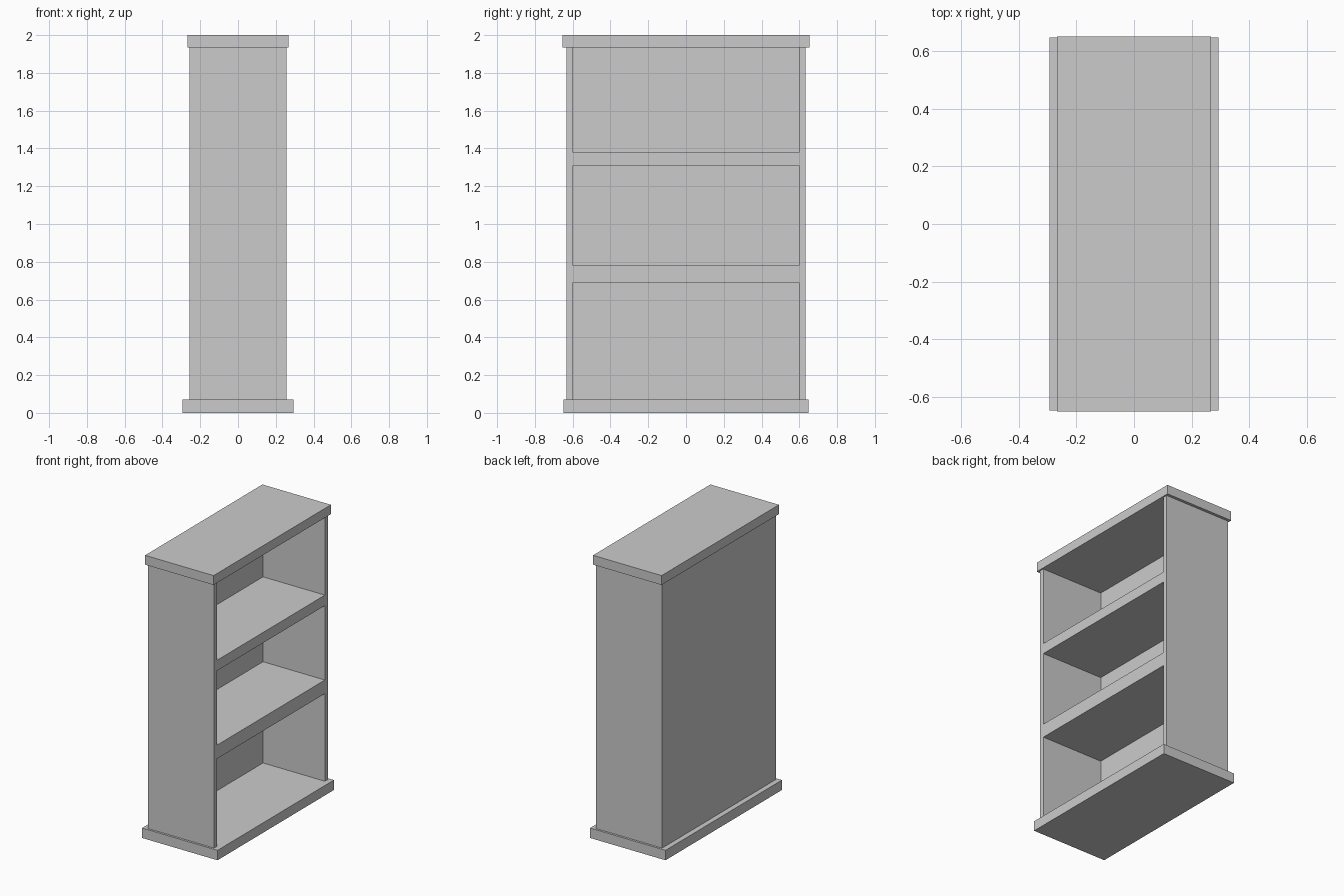
import bpy, bmesh
from mathutils import Matrix, Vector

if "Cube" in bpy.data.objects:
    bpy.data.objects.remove(bpy.data.objects["Cube"])


def board(name, lo, hi):
    """Flat-sided board between two opposite corners."""
    lo, hi = Vector(lo), Vector(hi)
    bm = bmesh.new()
    bmesh.ops.create_cube(bm, size=1.0, matrix=Matrix.Translation((lo + hi) / 2)
                          @ Matrix.Diagonal((*(hi - lo), 1.0)))
    mesh = bpy.data.meshes.new(name)
    bm.to_mesh(mesh)
    bm.free()
    obj = bpy.data.objects.new(name, mesh)
    bpy.context.collection.objects.link(obj)
    return obj


BASE_TOP, TOP_UNDER, HEIGHT = 0.07, 1.934, 2.0
DEPTH = 0.257            # half depth of the carcass along x
OUTER, INNER = 0.633, 0.60   # half widths of the carcass along y
BACK = -0.225            # inner face of the back panel

# Plinth and top slab
board("base", (-0.294, -0.648, 0), (0.294, 0.648, BASE_TOP))
board("top", (-0.267, -0.653, TOP_UNDER), (0.267, 0.653, HEIGHT))

# Side panels
board("side_left", (-DEPTH, -OUTER, BASE_TOP), (DEPTH, -INNER, TOP_UNDER))
board("side_right", (-DEPTH, INNER, BASE_TOP), (DEPTH, OUTER, TOP_UNDER))

# Closed back panel; the open side faces +x
board("back_panel", (-DEPTH, -INNER, BASE_TOP), (BACK, INNER, TOP_UNDER))

# Shelves, flush with the front edges of the sides
for name, z0, z1 in (("lower_shelf", 0.687, 0.783), ("upper_shelf", 1.307, 1.381)):
    board(name, (BACK, -INNER, z0), (DEPTH, INNER, z1))
